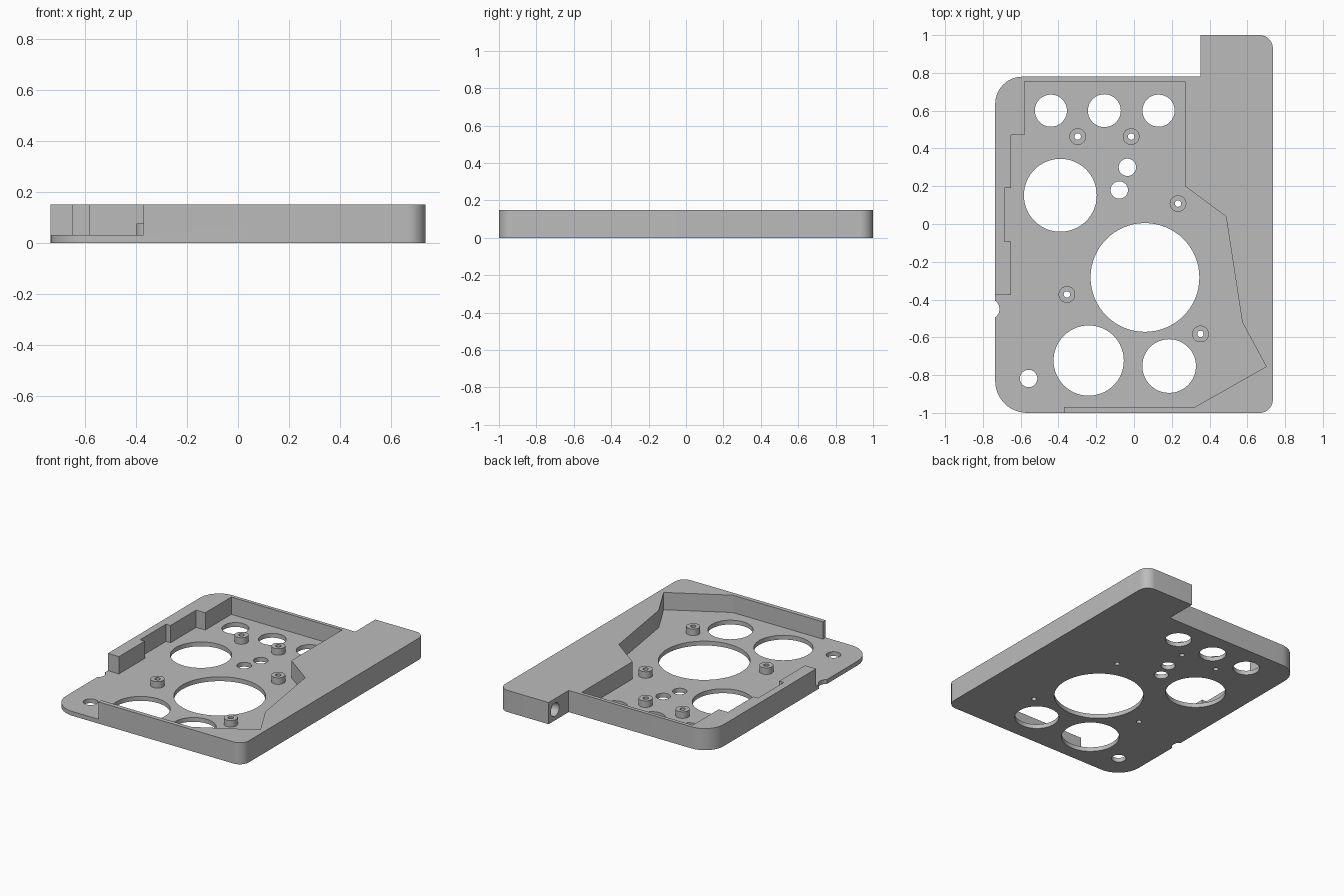
import bpy, bmesh, math
from mathutils import Vector

cube = bpy.data.objects.get("Cube")
if cube:
    bpy.data.objects.remove(cube, do_unlink=True)

HEIGHT, FLOOR, BOSS_TOP = 0.15, 0.03, 0.075

grey = bpy.data.materials.new("mid_grey")
grey.use_nodes = True
grey.diffuse_color = (0.5, 0.5, 0.5, 1)
grey.node_tree.nodes["Principled BSDF"].inputs["Base Color"].default_value = (0.5, 0.5, 0.5, 1)


def circle(x, y, r, n=64):
    return [(x + r * math.cos(2 * math.pi * i / n),
             y + r * math.sin(2 * math.pi * i / n)) for i in range(n)]


def rounded(corners, steps=12):
    """Polygon from (x, y, radius) right-angle corners."""
    pts = []
    for i, (x, y, r) in enumerate(corners):
        p = Vector((x, y))
        if r == 0:
            pts.append(p)
            continue
        a = (Vector(corners[i - 1][:2]) - p).normalized() * r
        b = (Vector(corners[(i + 1) % len(corners)][:2]) - p).normalized() * r
        for k in range(steps + 1):
            t = math.pi / 2 * k / steps
            pts.append(p + a + b - b * math.cos(t) - a * math.sin(t))
    return pts


def prisms(name, outlines, z0, z1):
    """One object holding an upright prism for each outline."""
    bm = bmesh.new()
    for pts in outlines:
        face = bm.faces.new([bm.verts.new((p[0], p[1], z0)) for p in pts])
        top = bmesh.ops.extrude_face_region(bm, geom=[face])["geom"]
        verts = [g for g in top if isinstance(g, bmesh.types.BMVert)]
        bmesh.ops.translate(bm, verts=verts, vec=(0, 0, z1 - z0))
    bmesh.ops.recalc_face_normals(bm, faces=bm.faces)
    mesh = bpy.data.meshes.new(name)
    bm.to_mesh(mesh)
    bm.free()
    mesh.materials.append(grey)
    obj = bpy.data.objects.new(name, mesh)
    bpy.context.collection.objects.link(obj)
    return obj


def combine(target, other, operation):
    """Apply a boolean and discard the helper."""
    other.hide_render = True
    mod = target.modifiers.new(other.name, 'BOOLEAN')
    mod.operation, mod.object, mod.solver = operation, other, 'EXACT'
    bpy.context.view_layer.objects.active = target
    bpy.ops.object.modifier_apply(modifier=mod.name)
    bpy.data.objects.remove(other, do_unlink=True)


# Outer block with the raised rear corner tab
tray = prisms("tray", [rounded([
    (-0.735, -1, 0.17), (0.735, -1, 0.07), (0.735, 1, 0.07),
    (0.353, 1, 0), (0.353, 0.78, 0), (-0.735, 0.78, 0.145)])], 0, HEIGHT)

# Pocket, open at the front right corner, with a stepped side wall
combine(tray, prisms("pocket_cutter", [[
    (-0.58, 0.755), (0.27, 0.755), (0.27, 0.2), (0.487, 0.04), (0.573, -0.52),
    (0.70, -0.755), (0.32, -0.97), (-0.37, -0.97), (-0.37, -1.1), (-0.9, -1.1),
    (-0.9, -0.375), (-0.65, -0.375), (-0.65, -0.092), (-0.685, -0.092),
    (-0.685, 0.19), (-0.65, 0.19), (-0.65, 0.47), (-0.58, 0.47)]],
    FLOOR, 0.3), 'DIFFERENCE')

# Screw bosses on the floor
bosses = [(-0.298, 0.463), (-0.015, 0.463), (0.233, 0.108),
          (-0.355, -0.373), (0.352, -0.582)]
combine(tray, prisms("boss_blanks", [circle(x, y, 0.044, 40) for x, y in bosses],
                     0.015, BOSS_TOP), 'UNION')

# Through holes, screw holes and the round edge notch
holes = [(-0.44, 0.60, 0.085), (-0.157, 0.60, 0.087), (0.13, 0.60, 0.085),
         (-0.39, 0.152, 0.193), (-0.035, 0.30, 0.046), (-0.078, 0.18, 0.046),
         (0.058, -0.283, 0.288), (-0.24, -0.723, 0.186), (0.186, -0.752, 0.142),
         (-0.558, -0.818, 0.046), (-0.765, -0.45, 0.053)]
holes += [(x, y, 0.017) for x, y in bosses]
combine(tray, prisms("hole_cutters", [circle(*h) for h in holes], -0.1, 0.3), 'DIFFERENCE')

# Blind socket in the inner side of the tab
socket = prisms("socket_cutter", [circle(0, 0, 0.046, 40)], -0.1, 0.22)
socket.rotation_euler = (0, math.pi / 2, 0)
socket.location = (0.353, 0.93, HEIGHT / 2)
bpy.context.view_layer.update()
combine(tray, socket, 'DIFFERENCE')

# Smooth the curved walls, keep the edges sharp
bpy.ops.object.select_all(action='DESELECT')
tray.select_set(True)
bpy.context.view_layer.objects.active = tray
bpy.ops.object.shade_smooth_by_angle(angle=math.radians(25))
